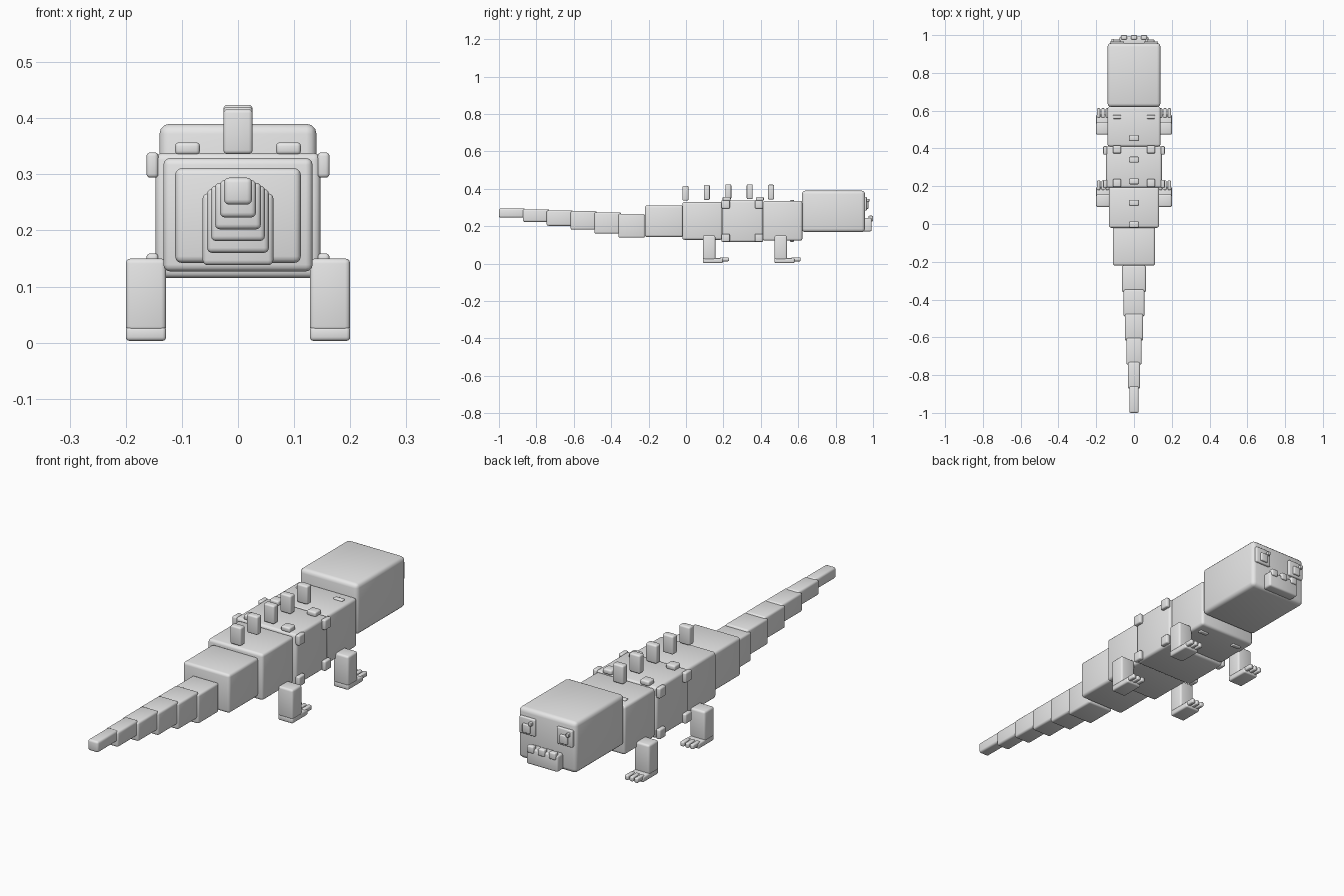
import bpy
import bmesh
from mathutils import Vector

old = bpy.data.objects.get("Cube")
if old:
    bpy.data.objects.remove(old, do_unlink=True)

GREY = (0.8, 0.8, 0.8, 1.0)
skin = bpy.data.materials.new("plain_grey")
skin.use_nodes = True
skin.diffuse_color = GREY
skin.node_tree.nodes["Principled BSDF"].inputs["Base Color"].default_value = GREY


def block(name, x, y, z, radius=0.012):
    """Rounded box spanning the given (min, max) ranges."""
    spans = (x, y, z)
    size = Vector([b - a for a, b in spans])
    centre = Vector([(a + b) / 2 for a, b in spans])
    mesh = bpy.data.meshes.new(name)
    bm = bmesh.new()
    bmesh.ops.create_cube(bm, size=1)
    bmesh.ops.scale(bm, vec=size, verts=bm.verts)
    bmesh.ops.bevel(bm, geom=bm.edges[:], offset=min(radius, min(size) * 0.3),
                    segments=3, profile=0.5, affect='EDGES')
    for face in bm.faces:
        face.smooth = True
    bm.to_mesh(mesh)
    bm.free()
    mesh.materials.append(skin)
    obj = bpy.data.objects.new(name, mesh)
    obj.location = centre
    bpy.context.collection.objects.link(obj)
    bpy.ops.object.select_all(action='DESELECT')
    obj.select_set(True)
    bpy.context.view_layer.objects.active = obj
    bpy.ops.object.shade_smooth_by_angle(angle=0.6)
    return obj


def around(c, half):
    return (c - half, c + half)


def pair(name, x, y, z, radius=0.012):
    """The same block on the left (+x) and right (-x)."""
    block("left_" + name, x, y, z, radius)
    block("right_" + name, (-x[1], -x[0]), y, z, radius)


# Body and head
block("head", around(0, 0.14), (0.62, 0.957), (0.168, 0.39), 0.018)
block("chest", around(0, 0.14), (0.41, 0.622), (0.122, 0.335))
block("belly", around(0, 0.147), (0.192, 0.412), (0.115, 0.338))
block("hips", around(0, 0.133), (-0.02, 0.195), (0.127, 0.329))
block("rump", around(0, 0.112), (-0.22, -0.015), (0.142, 0.311))

# Tail: tapering blocks, each (half width, bottom, top)
tail = [(0.063, 0.138, 0.266), (0.055, 0.16, 0.274), (0.048, 0.181, 0.28),
        (0.041, 0.202, 0.285), (0.032, 0.223, 0.29), (0.025, 0.246, 0.294)]
for i, (half, low, high) in enumerate(tail):
    end = -0.362 - 0.1276 * i
    block(f"tail_segment_{i + 1}", around(0, half), (end, end + 0.142),
          (low, high), 0.009)

# Back spines
for i, top in enumerate((0.416, 0.42, 0.424, 0.424, 0.422)):
    block(f"back_spine_{i + 1}", around(0, 0.026),
          around(-0.003 + 0.1145 * i, 0.016), (top - 0.08, top), 0.007)

# Legs with feet and three toes
for name, y in (("back", 0.09), ("front", 0.473)):
    pair(name + "_leg", (0.128, 0.2), (y, y + 0.067), (0.02, 0.15), 0.009)
    pair(name + "_foot", (0.128, 0.2), (y, y + 0.107), (0.003, 0.029), 0.007)
    for i in range(3):
        pair(f"{name}_toe_{i + 1}", around(0.141 + 0.023 * i, 0.009),
             (y + 0.09, y + 0.14), (0.012, 0.033), 0.006)

# Scutes on the belly block's sides and top
for name, y in (("back", 0.212), ("front", 0.39)):
    pair(name + "_upper_scute", (0.142, 0.163), around(y, 0.022), (0.294, 0.339), 0.007)
    pair(name + "_lower_scute", (0.142, 0.163), around(y, 0.022), (0.116, 0.159), 0.007)
    pair(name + "_top_scute", (0.068, 0.112), around(y + 0.005, 0.021), (0.335, 0.357), 0.007)

# Thin plates above and below the chest
pair("chest_top_plate", (0.068, 0.112), around(0.567, 0.01), (0.325, 0.341), 0.004)
pair("chest_bottom_plate", (0.068, 0.112), around(0.567, 0.01), (0.116, 0.13), 0.004)

# Eyes, with the glint on the same side of each pupil
for name, x in (("left", 0.09), ("right", -0.09)):
    block(name + "_eye", around(x, 0.038), (0.945, 0.967), around(0.32, 0.037), 0.005)
    block(name + "_pupil", around(x, 0.018), (0.955, 0.976), around(0.312, 0.019), 0.004)
    block(name + "_glint", around(x - 0.022, 0.007), (0.96, 0.98), around(0.338, 0.008), 0.003)

# Snout with three bumps on its upper front edge
block("snout", around(0, 0.076), (0.945, 0.993), (0.172, 0.243), 0.008)
for i in (-1, 0, 1):
    block(f"snout_bump_{i + 2}", around(0.053 * i, 0.016), (0.976, 1.0), (0.225, 0.256), 0.006)
